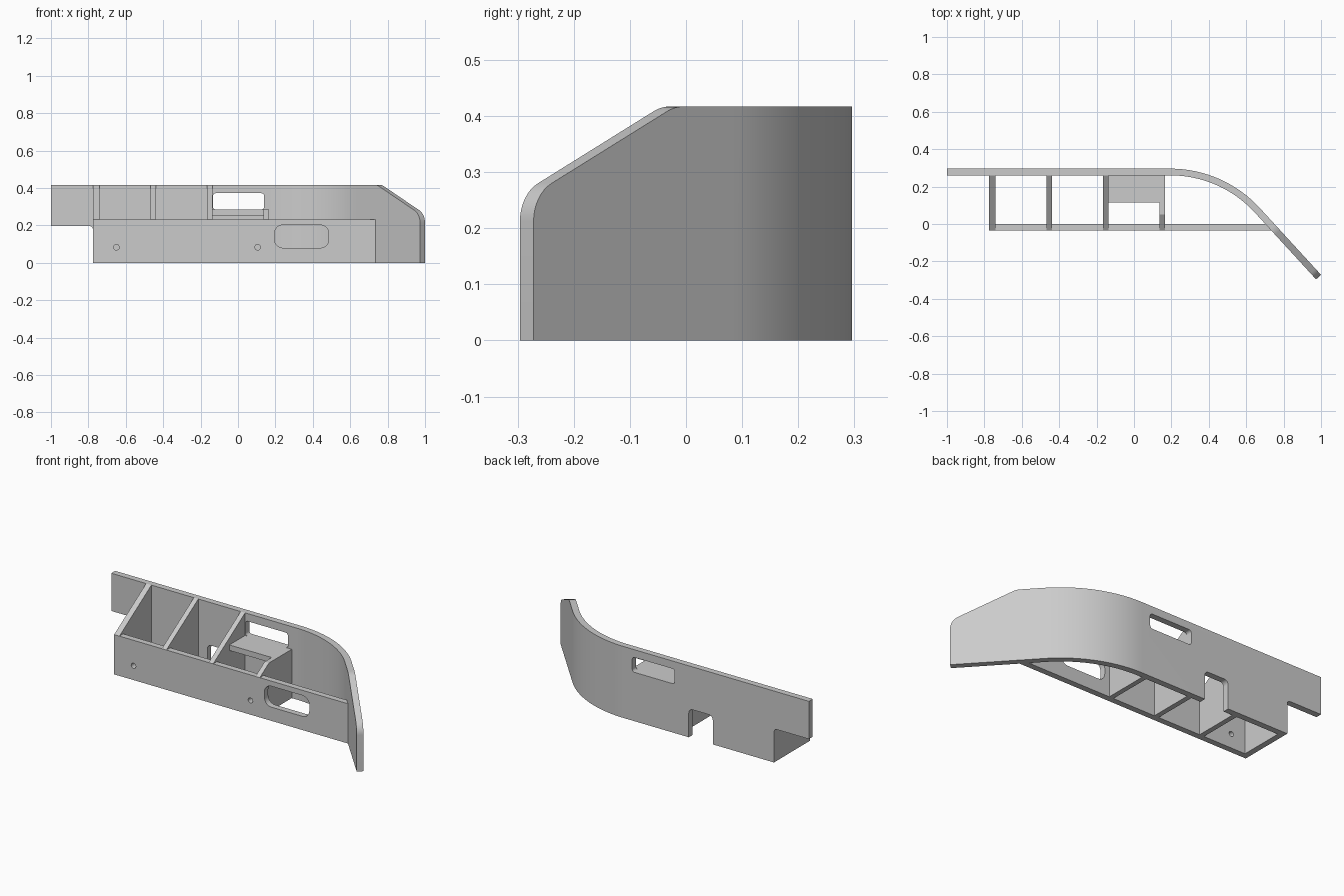
import bpy
import bmesh
import math
from mathutils import Vector

cube = bpy.data.objects.get("Cube")
if cube:
    bpy.data.objects.remove(cube, do_unlink=True)

X, Y, Z = Vector((1, 0, 0)), Vector((0, 1, 0)), Vector((0, 0, 1))
TOP, BACK, T = 0.417, 0.296, 0.036     # wall height, rear face, wall thickness
FRONT_TOP, FRONT = 0.232, -0.035       # front panel height and front face
LEFT = -0.775                          # outer end of the ribbed section

grey = bpy.data.materials.new("plain grey")
grey.use_nodes = True
grey.diffuse_color = (0.6, 0.6, 0.6, 1)
grey.node_tree.nodes["Principled BSDF"].inputs["Base Color"].default_value = (0.6, 0.6, 0.6, 1)


def prism(name, pts, u, v, w, start, end, origin=Vector()):
    """Extrude a 2D outline, drawn on axes u and v, along w."""
    bm = bmesh.new()
    face = bm.faces.new([bm.verts.new(origin + u * a + v * b + w * start) for a, b in pts])
    ext = bmesh.ops.extrude_face_region(bm, geom=[face])
    moved = [g for g in ext["geom"] if isinstance(g, bmesh.types.BMVert)]
    bmesh.ops.translate(bm, verts=moved, vec=w * (end - start))
    bmesh.ops.recalc_face_normals(bm, faces=bm.faces)
    mesh = bpy.data.meshes.new(name)
    bm.to_mesh(mesh)
    bm.free()
    mesh.materials.append(grey)
    obj = bpy.data.objects.new(name, mesh)
    bpy.context.collection.objects.link(obj)
    return obj


def rounded(corners, steps=8):
    """Outline from (a, b, radius) corners, filleting those with a radius."""
    out = []
    for i, (a, b, r) in enumerate(corners):
        p = Vector((a, b))
        if not r:
            out.append(p)
            continue
        d0 = (Vector(corners[i - 1][:2]) - p).normalized()
        d1 = (Vector(corners[(i + 1) % len(corners)][:2]) - p).normalized()
        half = d0.angle(d1) / 2
        centre = p + (d0 + d1).normalized() * (r / math.sin(half))
        a0 = p + d0 * (r / math.tan(half)) - centre
        a1 = p + d1 * (r / math.tan(half)) - centre
        sweep = a0.angle_signed(a1)
        for k in range(steps + 1):
            t = -sweep * k / steps
            c, s = math.cos(t), math.sin(t)
            out.append(centre + Vector((a0.x * c - a0.y * s, a0.x * s + a0.y * c)))
    return out


def box(x0, x1, z0, z1, r=0):
    return rounded([(x0, z0, r), (x1, z0, r), (x1, z1, r), (x0, z1, r)])


def cut(obj, cutters):
    bpy.context.view_layer.objects.active = obj
    for c in cutters:
        c.hide_render = True
        mod = obj.modifiers.new("cut", "BOOLEAN")
        mod.operation, mod.solver, mod.object = "DIFFERENCE", "EXACT", c
        bpy.ops.object.modifier_apply(modifier=mod.name)
        bpy.data.objects.remove(c, do_unlink=True)


def smooth(obj):
    bpy.ops.object.select_all(action="DESELECT")
    obj.select_set(True)
    bpy.context.view_layer.objects.active = obj
    bpy.ops.object.shade_smooth_by_angle(angle=math.radians(20))


# Rear wall: straight run, arc, then a straight slanted wing
bend, R = math.radians(47.5), 0.65
along = Vector((math.cos(bend), -math.sin(bend), 0))
normal = Vector((math.sin(bend), math.cos(bend), 0))
tip = Vector((1, -0.2717, 0))
arc_x = tip.x - (BACK - tip.y) / math.tan(bend) - R * math.tan(bend / 2)


def wall_line(offset):
    line = [(-1, BACK - offset)]
    for i in range(25):
        t = bend * i / 24
        line.append((arc_x + (R - offset) * math.sin(t), BACK - R + (R - offset) * math.cos(t)))
    end = tip - normal * offset
    return line + [(end.x, end.y)]


wall = prism("rear_wall", wall_line(0) + wall_line(T)[::-1], X, Y, Z, 0, TOP)

# Rear wall openings: view slot, bottom notch, end step and sloped wing corner
slot = prism("slot_cutter", box(-0.134, 0.14, 0.285, 0.372, 0.015), X, Z, Y, 0.2, 0.4)
notch = prism("notch_cutter", rounded([(-0.38, -0.1, 0), (-0.225, -0.1, 0),
              (-0.225, 0.167, 0.025), (-0.38, 0.167, 0.025)]), X, Z, Y, 0.2, 0.4)
step = prism("step_cutter", rounded([(-1.1, -0.1, 0), (LEFT, -0.1, 0),
             (LEFT, 0.197, 0.02), (-1.1, 0.197, 0)]), X, Z, Y, 0.2, 0.4)
wing = prism("wing_cutter", rounded([(0.1, -0.1, 0), (0, -0.1, 0), (0, 0.26, 0.075),
             (-0.342, TOP, 0.1), (-0.5, TOP, 0), (-0.5, 0.6, 0), (0.1, 0.6, 0)]),
             along, Z, normal, -0.1, 0.1, tip)
cut(wall, [slot, notch, step, wing])
smooth(wall)

# Front panel, its far end buried in the slanted wing
panel = prism("front_panel", [(LEFT, FRONT), (0.745, FRONT), (0.713, 0), (LEFT, 0)],
              X, Y, Z, 0, FRONT_TOP)
cutters = [prism("window_cutter", box(0.195, 0.485, 0.08, 0.202, 0.045), X, Z, Y, -0.1, 0.1)]
for hx in (-0.65, 0.105):
    ring = [(hx + 0.015 * math.cos(k * math.pi / 8), 0.083 + 0.015 * math.sin(k * math.pi / 8))
            for k in range(16)]
    cutters.append(prism("hole_cutter", ring, X, Z, Y, -0.1, 0.1))
cut(panel, cutters)
smooth(panel)

# Three sloped ribs tying the front panel to the rear wall
inner = BACK - T
rib_outline = [(FRONT, 0), (inner + 0.01, 0), (inner + 0.01, TOP), (inner, TOP), (FRONT, FRONT_TOP)]
for name, x0, x1 in (("end_rib", LEFT, -0.741), ("middle_rib", -0.467, -0.438),
                     ("shelf_rib", -0.165, -0.136)):
    prism(name, rib_outline, Y, Z, X, x0, x1)

# Low rib and the shelf it carries
SHELF = 0.285
knee = FRONT + (SHELF - FRONT_TOP) * (inner - FRONT) / (TOP - FRONT_TOP)
prism("low_rib", [(FRONT, 0), (inner + 0.01, 0), (inner + 0.01, SHELF), (knee, SHELF),
                  (FRONT, FRONT_TOP)], Y, Z, X, 0.137, 0.165)
prism("shelf", [(0.115, 0.253), (inner + 0.01, 0.253), (inner + 0.01, SHELF), (0.115, SHELF)],
      Y, Z, X, -0.14, 0.14)
